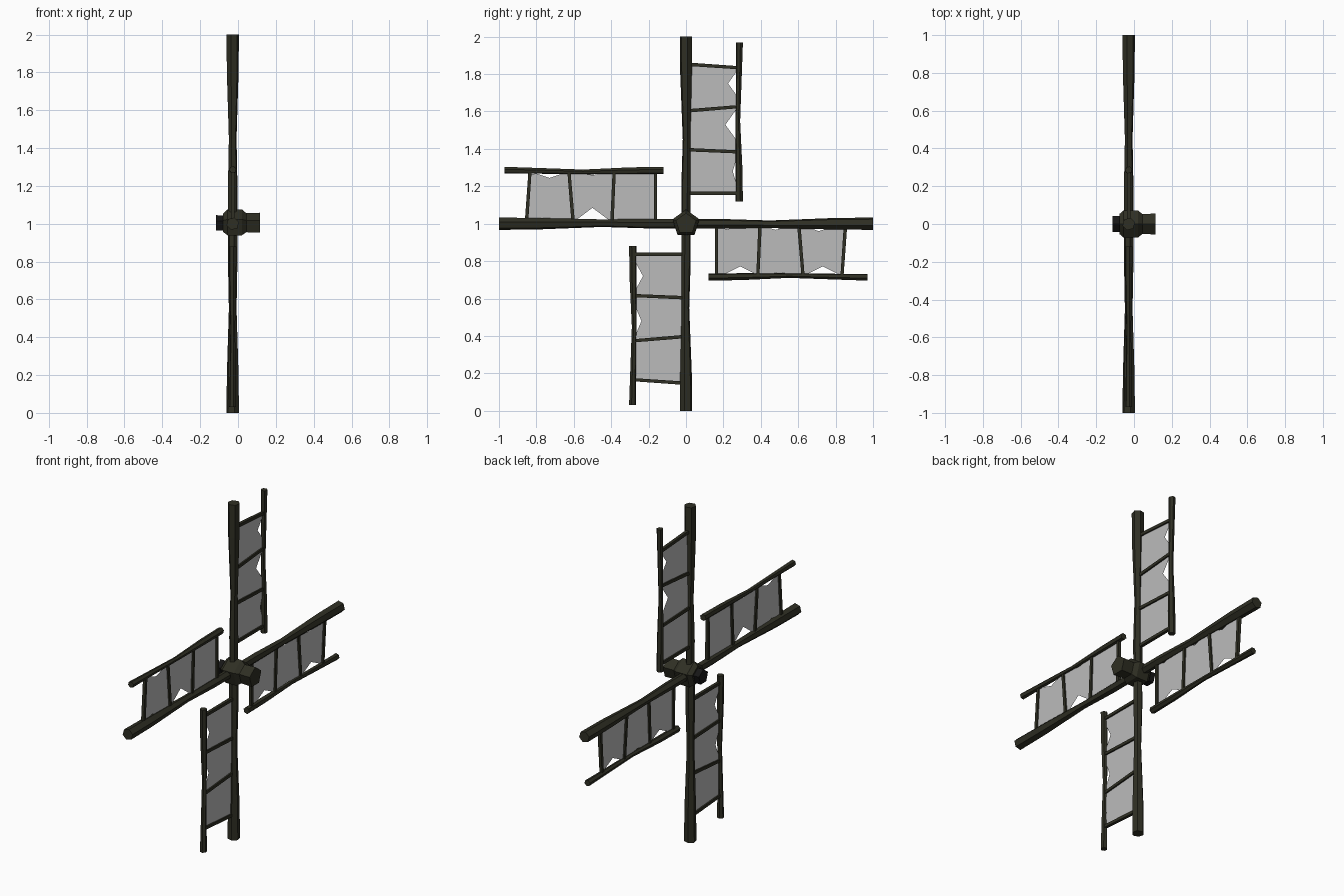
import bpy, bmesh, math
from mathutils import Vector, Matrix

if "Cube" in bpy.data.objects:
    bpy.data.objects.remove(bpy.data.objects["Cube"])

X = -0.028            # plane of the sails
HUB = Vector((0, 0, 1))


def material(name, col):
    m = bpy.data.materials.new(name)
    m.diffuse_color = (*col, 1)
    m.use_nodes = True
    m.node_tree.nodes["Principled BSDF"].inputs["Base Color"].default_value = m.diffuse_color
    return m


WOOD = material("dark_wood", (0.028, 0.028, 0.017))
IRON = material("black_iron", (0.008, 0.008, 0.008))
CLOTH = material("grey_cloth", (0.5, 0.5, 0.5))


def finish(name, bm, mat, closed=True):
    if closed:
        bmesh.ops.recalc_face_normals(bm, faces=bm.faces)
    me = bpy.data.meshes.new(name)
    bm.to_mesh(me)
    bm.free()
    me.materials.append(mat)
    ob = bpy.data.objects.new(name, me)
    bpy.context.collection.objects.link(ob)
    return ob


def loft(name, path, sides, mat, M, side, phase=0.0):
    """Faceted pole through (point, radius) pairs; rings lie across the pole."""
    bm = bmesh.new()
    axis = (path[-1][0] - path[0][0]).normalized()
    other = axis.cross(side)
    rings = []
    for p, r in path:
        ring = []
        for i in range(sides):
            a = phase + 2 * math.pi * i / sides
            ring.append(bm.verts.new(M @ (p + r * (math.cos(a) * side + math.sin(a) * other))))
        rings.append(ring)
    for a, b in zip(rings, rings[1:]):
        for i in range(sides):
            j = (i + 1) % sides
            bm.faces.new((a[i], a[j], b[j], b[i]))
    bm.faces.new(rings[0])
    bm.faces.new(rings[-1])
    return finish(name, bm, mat)


def L(t, r, x=X):     # sail frame: t across, r outward from the hub
    return Vector((x, t, r))


# torn notches of each sail: (r, t of tip, half width along r)
SPAR_TEARS = [
    [(0.30, 0.03, 0.04), (0.52, 0.035, 0.05), (0.77, 0.06, 0.06)],
    [(0.50, 0.085, 0.09), (0.77, 0.035, 0.05)],
    [(0.22, 0.03, 0.04), (0.48, 0.033, 0.05), (0.71, 0.04, 0.06)],
    [(0.50, 0.06, 0.07), (0.75, 0.075, 0.08)],
]
RAIL_TEARS = [
    [(0.28, 0.25, 0.06), (0.53, 0.21, 0.08), (0.75, 0.225, 0.06)],
    [(0.29, 0.23, 0.07), (0.50, 0.26, 0.05), (0.73, 0.245, 0.07)],
    [(0.29, 0.228, 0.08), (0.50, 0.26, 0.05), (0.73, 0.228, 0.08)],
    [(0.28, 0.23, 0.07), (0.52, 0.238, 0.07), (0.72, 0.255, 0.04)],
]
BARS = [(0.163, 0.163), (0.396, 0.384), (0.603, 0.626), (0.853, 0.834)]


def torn_edge(t0, tears):
    pts = []
    for r, t, h in tears:
        pts += [L(t0, r - h), L(t, r), L(t0, r + h)]
    return pts


xdir = Vector((1, 0, 0))
for k, name in enumerate(("top", "left", "bottom", "right")):
    M = Matrix.Translation(HUB) @ Matrix.Rotation(k * math.pi / 2, 4, 'X')
    tears_in = SPAR_TEARS[(0, 1, 3, 2)[k]]
    tears_out = RAIL_TEARS[(0, 1, 3, 2)[k]]
    # main spar, waisted in the middle
    loft(name + "_spar", [(L(0, 0.0), 0.025), (L(0, 0.2), 0.026), (L(0.003, 0.45), 0.021),
                          (L(0, 0.8), 0.032), (L(0, 1.0), 0.034)],
         6, WOOD, M, xdir, math.pi / 6 * 0.5)
    # outer rail
    loft(name + "_rail", [(L(0.285, 0.12), 0.02), (L(0.283, 0.3), 0.019), (L(0.277, 0.55), 0.013),
                          (L(0.283, 0.8), 0.016), (L(0.286, 0.97), 0.019)],
         6, WOOD, M, xdir, math.pi / 6 * 0.5)
    # cross bars
    for n, (a, b) in enumerate(BARS):
        loft(f"{name}_bar_{n + 1}", [(L(0.005, a), 0.013), (L(0.28, b), 0.012)],
             4, WOOD, M, xdir, math.pi / 4)
    # torn cloth
    bm = bmesh.new()
    outline = [L(0.015, 0.163)] + torn_edge(0.018, tears_in) + [L(0.02, 0.85), L(0.265, 0.836)]
    outline += reversed(torn_edge(0.268, tears_out))
    outline.append(L(0.268, 0.163))
    face = bm.faces.new([bm.verts.new(M @ p) for p in outline])
    bmesh.ops.triangulate(bm, faces=[face])
    finish(name + "_cloth", bm, CLOTH, closed=False)

# hub pieces along x, five sided with a corner on top
M = Matrix.Translation(HUB)
up = Vector((0, 0, 1))
for name, mat, prof in (
        ("hub_core", WOOD, [(-0.078, 0.055), (-0.055, 0.076), (0.02, 0.076), (0.045, 0.055)]),
        ("hub_shaft", WOOD, [(0.0, 0.054), (0.115, 0.058)]),
        ("hub_cap", IRON, [(-0.115, 0.045), (-0.06, 0.043)])):
    loft(name, [(Vector((x, 0, 0)), r) for x, r in prof], 5, mat, M, up)
